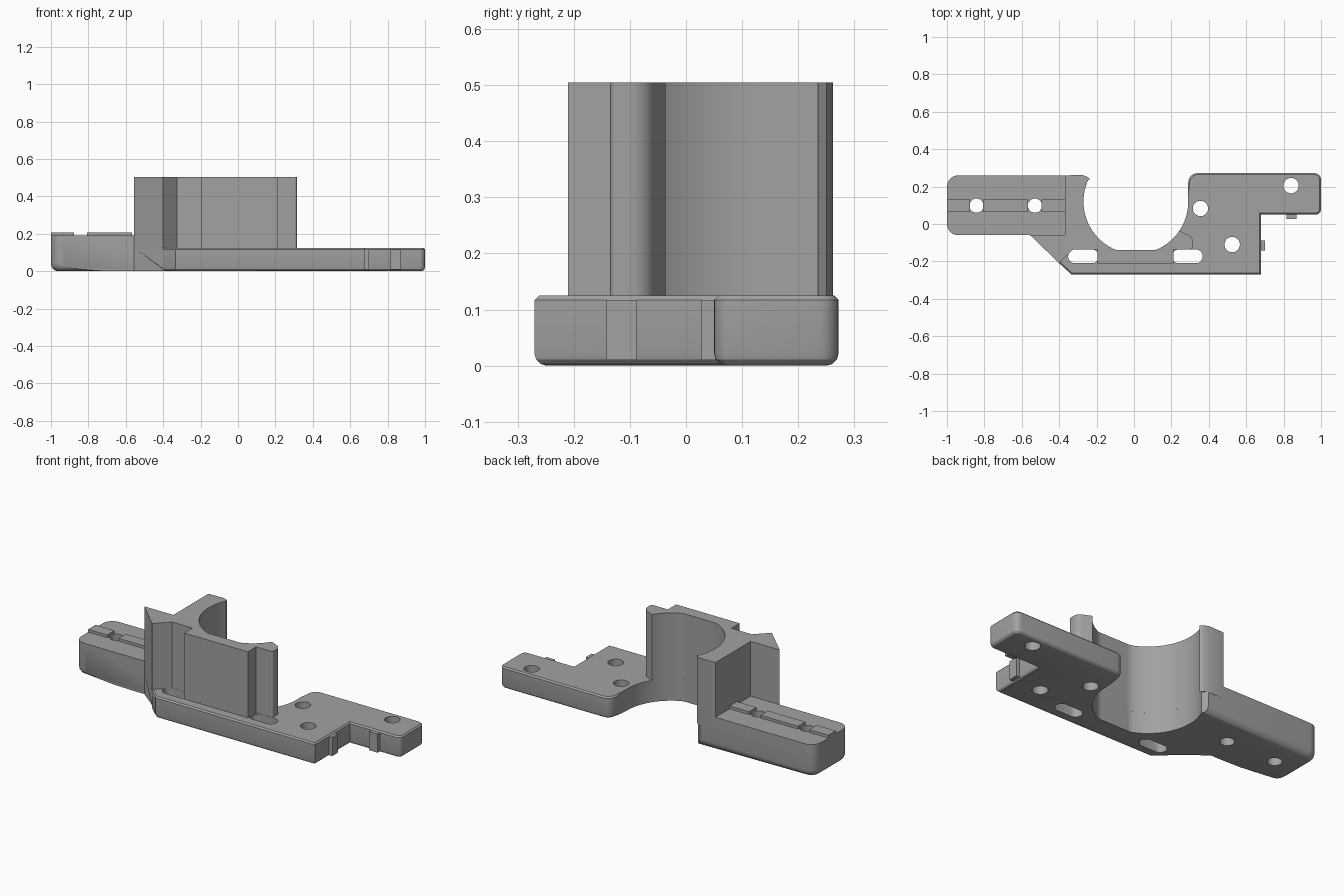
import bpy
import bmesh
from math import sin, cos, radians
from mathutils import Vector

cube = bpy.data.objects.get("Cube")
if cube:
    bpy.data.objects.remove(cube, do_unlink=True)

grey = bpy.data.materials.new("mid_grey")
grey.use_nodes = True
colour = (0.36, 0.36, 0.36, 1)
grey.diffuse_color = colour
grey.node_tree.nodes["Principled BSDF"].inputs["Base Color"].default_value = colour

BORE_X, BORE_Y, BORE_R, BORE_FLAT = 0.01, 0.12, 0.28, -0.14
PLATE_TOP, WING_TOP, TOWER_TOP = 0.125, 0.19, 0.505


def bore_arc(start, end, steps=40):
    """Points on the bore wall, flattened at its front."""
    pts = []
    for i in range(steps + 1):
        a = radians(start + (end - start) * i / steps)
        pts.append((BORE_X + BORE_R * cos(a), max(BORE_Y + BORE_R * sin(a), BORE_FLAT)))
    return pts


def rounded(points, steps=6):
    """Replace each (x, y, radius) corner by a curve."""
    out = []
    for i, p in enumerate(points):
        here = Vector(p[:2])
        if len(p) == 2:
            out.append(here)
            continue
        before = Vector(points[i - 1][:2])
        after = Vector(points[(i + 1) % len(points)][:2])
        a = here + (before - here).normalized() * p[2]
        b = here + (after - here).normalized() * p[2]
        m = (a + b) / 2
        # circular arc about the corner's centre (right-angled or nearly so)
        centre = a + b - here
        for k in range(steps + 1):
            t = radians(90 * k / steps)
            out.append(centre + (a - centre) * cos(t) + (b - centre) * sin(t))
    return out


def prism(name, points, z0, z1, bevels=(), keep=lambda v: True):
    """Extrude a profile; bevels holds (height, width, segments)."""
    bm = bmesh.new()
    face = bm.faces.new([bm.verts.new((p[0], p[1], z0)) for p in rounded(points)])
    top = bmesh.ops.extrude_face_region(bm, geom=[face])["geom"]
    bmesh.ops.translate(bm, vec=(0, 0, z1 - z0),
                        verts=[v for v in top if isinstance(v, bmesh.types.BMVert)])
    bmesh.ops.recalc_face_normals(bm, faces=bm.faces)
    for z, width, segments in bevels:
        edges = [e for e in bm.edges
                 if all(abs(v.co.z - z) < 1e-4 and keep(v.co) for v in e.verts)]
        bmesh.ops.bevel(bm, geom=edges, offset=width, segments=segments,
                        profile=0.5, affect='EDGES', clamp_overlap=False)
    mesh = bpy.data.meshes.new(name)
    bm.to_mesh(mesh)
    bm.free()
    mesh.materials.append(grey)
    obj = bpy.data.objects.new(name, mesh)
    bpy.context.collection.objects.link(obj)
    return obj


def box(name, x0, x1, y0, y1, z0, z1):
    return prism(name, [(x0, y0), (x1, y0), (x1, y1), (x0, y1)], z0, z1)


def cut_hole(obj, x, y, radius, stretch=0.0):
    """Cut a round hole, or a slot when stretched along x."""
    pts = []
    for i in range(32):
        a = radians(360 * (i + 0.5) / 32)
        side = stretch if cos(a) > 0 else -stretch
        pts.append((x + side + radius * cos(a), y + radius * sin(a)))
    cutter = prism("hole_cutter", pts, -0.1, 0.4)
    cutter.hide_render = True
    mod = obj.modifiers.new("hole", 'BOOLEAN')
    mod.operation, mod.solver, mod.object = 'DIFFERENCE', 'EXACT', cutter
    bpy.context.view_layer.update()
    result = bpy.data.meshes.new_from_object(
        obj.evaluated_get(bpy.context.evaluated_depsgraph_get()))
    obj.modifiers.clear()
    obj.data = result
    bpy.data.objects.remove(cutter, do_unlink=True)


def off_bore(co):
    return (Vector((co.x, co.y)) - Vector((BORE_X, BORE_Y))).length > BORE_R + 0.005


# Stepped base plate around the front and right of the bore
plate = prism(
    "base_plate",
    [(-0.555, -0.06), (-0.40, -0.21), (-0.335, -0.27), (0.68, -0.27), (0.68, 0.05),
     (1.0, 0.05, 0.03), (1.0, 0.272, 0.035), (0.29, 0.272, 0.05)] + bore_arc(0, -140),
    0, PLATE_TOP, [(0, 0.022, 3), (PLATE_TOP, 0.008, 1)],
    lambda co: off_bore(co) and co.x > -0.45)
for x, y in ((0.355, 0.083), (0.525, -0.11), (0.84, 0.205)):
    cut_hole(plate, x, y, 0.041)
for x in (-0.27, 0.285):
    cut_hole(plate, x, -0.173, 0.037, 0.045)

# Small locating tabs on the plate's step
box("side_tab", 0.67, 0.70, -0.142, -0.088, 0.01, PLATE_TOP - 0.008)
box("step_tab", 0.815, 0.87, 0.028, 0.06, 0.01, PLATE_TOP - 0.008)

# Wing with rounded end and underside
wing = prism(
    "wing_block",
    [(-0.27, 0.26), (-1.0, 0.26, 0.06), (-1.0, -0.06, 0.06)] + bore_arc(-140, -205),
    0, WING_TOP, [(0, 0.04, 4)],
    lambda co: off_bore(co) and (co.x < -0.555 or co.y > 0.2))
for x in (-0.842, -0.53):
    cut_hole(wing, x, 0.098, 0.038)

# Raised rail, interrupted at the holes
for i, (x0, x1) in enumerate(((-1.0, -0.878), (-0.806, -0.566), (-0.494, -0.36))):
    box(f"rail_{i + 1}", x0, x1, 0.065, 0.132, WING_TOP - 0.01, 0.206)

# Tall half-round tower with reliefs above the slots
tower = prism(
    "half_round_tower",
    [(-0.37, 0.26), (-0.37, -0.06), (-0.555, -0.06), (-0.40, -0.21),
     (-0.35, -0.16), (-0.325, -0.135), (-0.195, -0.135), (-0.195, -0.21),
     (0.21, -0.21), (0.21, -0.135), (0.315, -0.135, 0.012), (0.315, -0.07, 0.025)]
    + bore_arc(-34, -205) + [(-0.235, 0.235), (-0.245, 0.25), (-0.275, 0.262)],
    PLATE_TOP - 0.005, TOWER_TOP)

# Smooth the curved walls, keep the edges crisp
for obj in bpy.context.scene.objects:
    obj.select_set(obj.type == 'MESH')
bpy.context.view_layer.objects.active = tower
bpy.ops.object.shade_smooth_by_angle(angle=radians(25))
